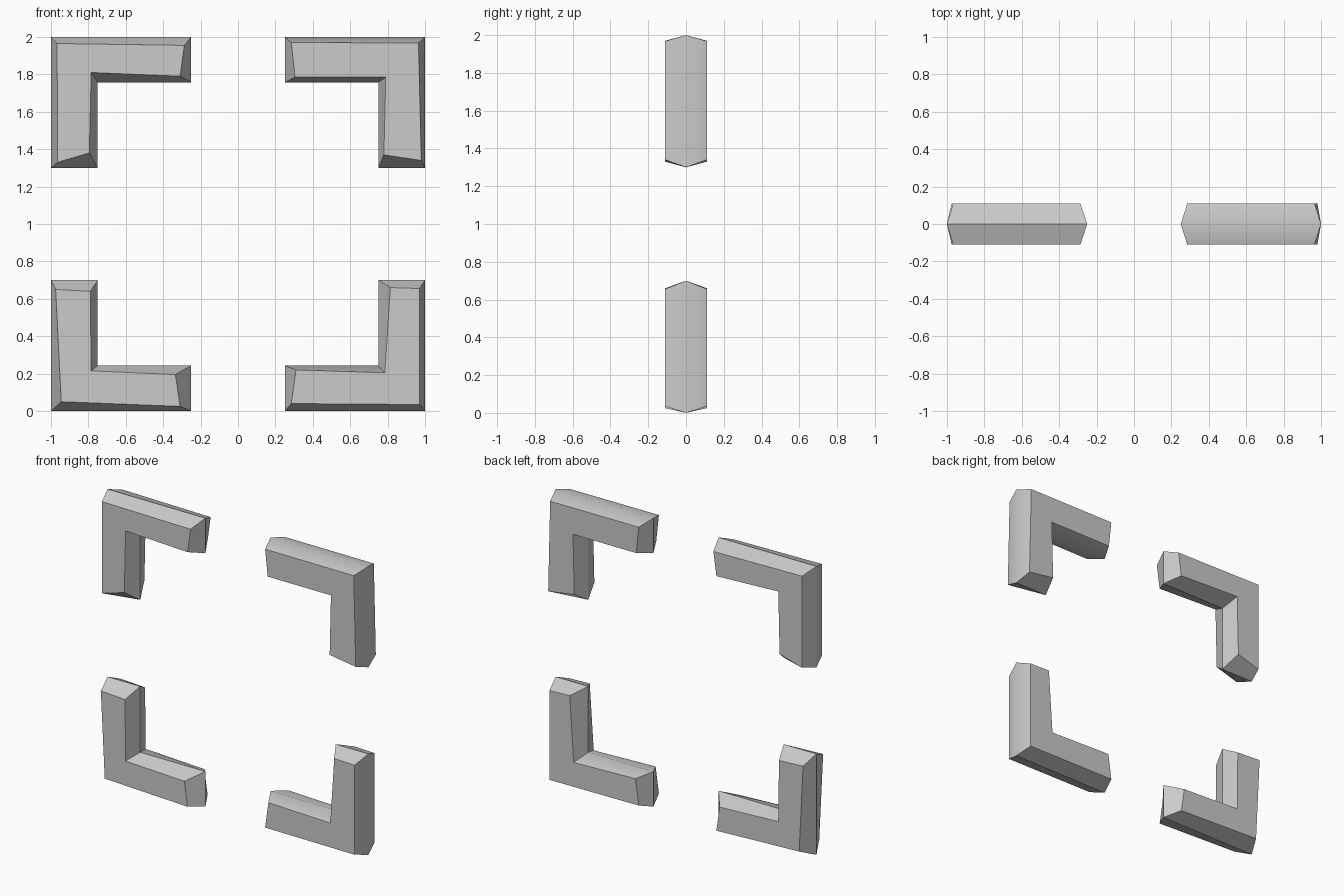
import bpy, bmesh, math

if "Cube" in bpy.data.objects:
    bpy.data.objects.remove(bpy.data.objects["Cube"])

HALF_DEPTH = 0.11

# Widest outline of one L, as (distance from x=0, distance from z=1)
OUTLINE = [(1, 1), (.25, 1), (.25, .757), (.75, .757), (.75, .3), (1, .3)]

# Hand-cut chamfered face of each corner, as (x, z) in the same point order
BRACKETS = {
    "upper_left_bracket": (-1, 1, [(-.967, 1.965), (-.287, 1.955), (-.31, 1.79),
                                   (-.785, 1.81), (-.795, 1.38), (-.965, 1.33)]),
    "upper_right_bracket": (1, 1, [(.965, 1.968), (.285, 1.97), (.305, 1.785),
                                   (.79, 1.785), (.78, 1.37), (.98, 1.34)]),
    "lower_left_bracket": (-1, -1, [(-.945, .05), (-.31, .025), (-.335, .195),
                                    (-.785, .215), (-.79, .64), (-.975, .65)]),
    "lower_right_bracket": (1, -1, [(.97, .035), (.285, .04), (.31, .22),
                                    (.785, .205), (.815, .66), (.97, .655)]),
}


def make_bracket(name, sx, sz, face):
    """L-shaped bar: outline at mid depth, tapering to a smaller face front and back."""
    bm = bmesh.new()
    middle = [bm.verts.new((sx * x, 0, 1 + sz * z)) for x, z in OUTLINE]
    caps = []
    for y in (-HALF_DEPTH, HALF_DEPTH):
        cap = [bm.verts.new((x, y, z)) for x, z in face]
        bm.faces.new(cap)
        for i in range(len(cap)):
            j = (i + 1) % len(cap)
            bm.faces.new((middle[i], middle[j], cap[j], cap[i]))
    bmesh.ops.recalc_face_normals(bm, faces=bm.faces)
    mesh = bpy.data.meshes.new(name)
    bm.to_mesh(mesh)
    bm.free()
    obj = bpy.data.objects.new(name, mesh)
    bpy.context.collection.objects.link(obj)
    # Only the shallow outer ridges are softened
    bpy.ops.object.select_all(action='DESELECT')
    obj.select_set(True)
    bpy.context.view_layer.objects.active = obj
    bpy.ops.object.shade_smooth_by_angle(angle=math.radians(32))


for name, (sx, sz, face) in BRACKETS.items():
    make_bracket(name, sx, sz, face)
